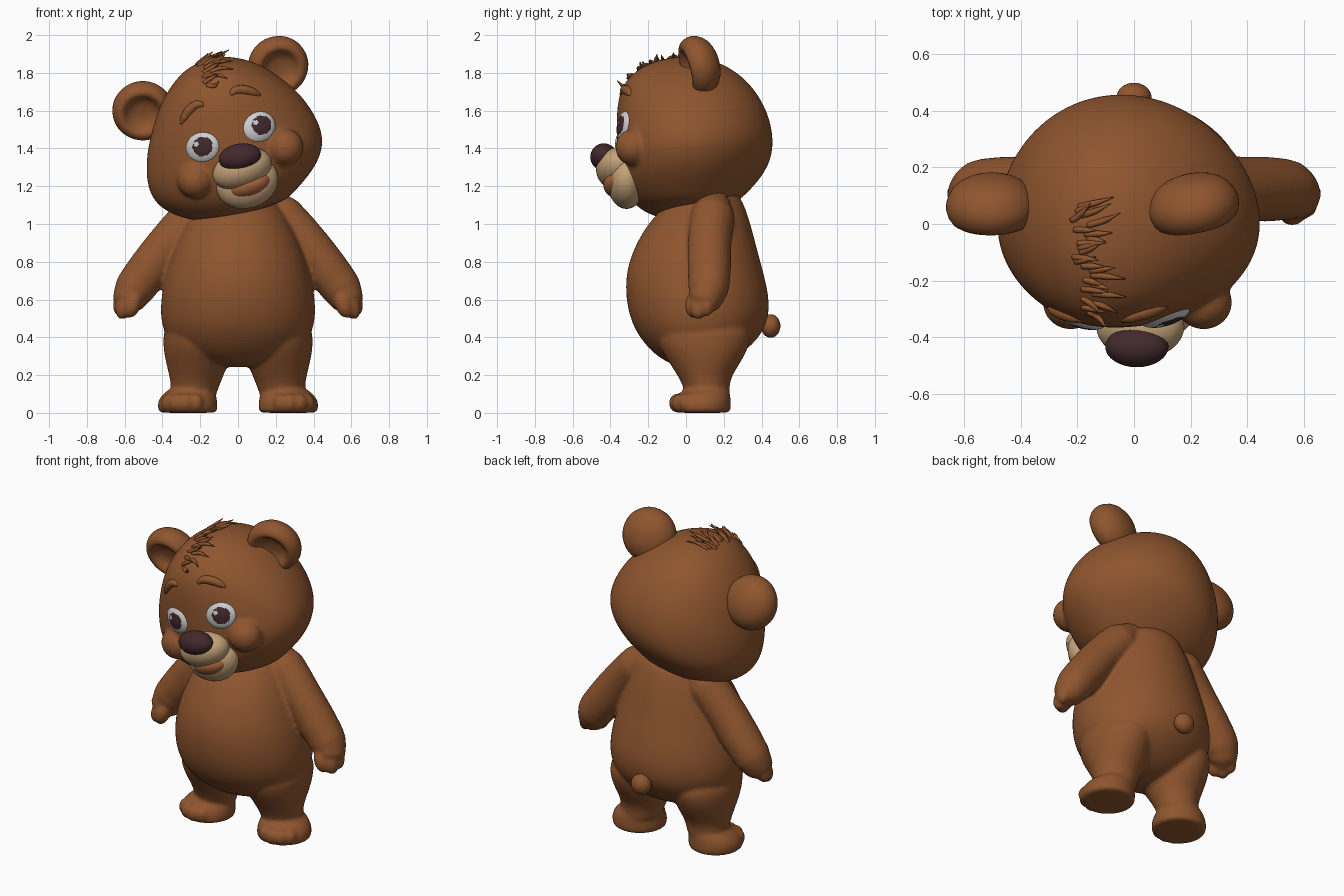
import bpy, bmesh, math, random
from mathutils import Matrix, Vector

random.seed(4)
cube = bpy.data.objects.get("Cube")
if cube:
    bpy.data.objects.remove(cube)


def material(name, rgb):
    m = bpy.data.materials.new(name)
    m.use_nodes = True
    m.diffuse_color = (*rgb, 1)
    m.node_tree.nodes["Principled BSDF"].inputs["Base Color"].default_value = (*rgb, 1)
    return m


FUR = material("brown fur", (0.275, 0.092, 0.028))
CREAM = material("cream muzzle", (0.55, 0.36, 0.19))
DARK = material("dark plum", (0.055, 0.022, 0.026))
WHITE = material("eye white", (0.62, 0.62, 0.63))
MOUTH = material("mouth orange", (0.38, 0.13, 0.045))

# The head leans to its right; head parts are built upright, then placed by this
HEAD = Matrix.Translation((-0.053, 0, 1.44)) @ Matrix.Rotation(math.radians(-20), 4, 'Y')
BODY = Matrix.Identity(4)


def finish(name, bm, mats, place, subdivide=0):
    bmesh.ops.recalc_face_normals(bm, faces=bm.faces)
    for f in bm.faces:
        f.smooth = True
    me = bpy.data.meshes.new(name)
    bm.to_mesh(me)
    bm.free()
    ob = bpy.data.objects.new(name, me)
    bpy.context.collection.objects.link(ob)
    for m in mats:
        me.materials.append(m)
    ob.matrix_world = place
    if subdivide:
        ob.modifiers.new("smooth", 'SUBSURF').levels = subdivide
        ob.modifiers["smooth"].render_levels = subdivide
    return ob


def blend(name, parts, place=BODY, rounds=4):
    """Fuse overlapping parts into one soft skin."""
    graph = bpy.context.evaluated_depsgraph_get()
    bm = bmesh.new()
    for ob in parts:
        me = bpy.data.meshes.new_from_object(ob.evaluated_get(graph))
        bm.from_mesh(me)
        bpy.data.meshes.remove(me)
    for ob in parts:
        bpy.data.objects.remove(ob)
    whole = finish(name, bm, [FUR], place)
    fuse = whole.modifiers.new("fuse", 'REMESH')
    fuse.mode, fuse.voxel_size, fuse.use_smooth_shade = 'VOXEL', .012, True
    soften = whole.modifiers.new("soften", 'SMOOTH')
    soften.factor, soften.iterations = .5, rounds
    return whole


def loft(name, rings, widest=None, segs=24):
    """Stacked oval sections: height, centre x, half width, front y, back y.
    The widest line lies midway unless a y is given for it."""
    bm = bmesh.new()
    loops = []
    for z, cx, hw, yf, yb in rings:
        mid = (yf + yb) / 2 if widest is None else widest
        loop = []
        for i in range(segs):
            a = math.tau * i / segs
            depth = yb - mid if math.sin(a) > 0 else mid - yf
            loop.append(bm.verts.new((cx + hw * math.cos(a), mid + depth * math.sin(a), z)))
        loops.append(loop)
    for a, b in zip(loops, loops[1:]):
        for i in range(segs):
            j = (i + 1) % segs
            bm.faces.new((a[i], a[j], b[j], b[i]))
    bm.faces.new(loops[0])
    bm.faces.new(loops[-1])
    return finish(name, bm, [FUR], BODY, 2)


def ball(name, centre, radii, mat=FUR, place=BODY, turn=BODY):
    bm = bmesh.new()
    shape = Matrix.Translation(centre) @ turn @ Matrix.Diagonal((*radii, 1))
    bmesh.ops.create_uvsphere(bm, u_segments=32, v_segments=20, radius=1, matrix=shape)
    return finish(name, bm, [mat], place)


def tubes(name, strands, place=BODY, sides=6):
    """Tapered tubes through points given as x, y, z, radius."""
    cu = bpy.data.curves.new(name, 'CURVE')
    cu.dimensions = '3D'
    cu.bevel_depth = 1
    cu.bevel_resolution = sides
    cu.resolution_u = 6
    cu.use_fill_caps = True
    for pts in strands:
        sp = cu.splines.new('BEZIER')
        sp.bezier_points.add(len(pts) - 1)
        for p, (x, y, z, r) in zip(sp.bezier_points, pts):
            p.co, p.radius = (x, y, z), r
            p.handle_left_type = p.handle_right_type = 'AUTO'
    tmp = bpy.data.objects.new(name + "_path", cu)
    bpy.context.collection.objects.link(tmp)
    me = bpy.data.meshes.new_from_object(tmp.evaluated_get(bpy.context.evaluated_depsgraph_get()))
    bpy.data.objects.remove(tmp)
    bm = bmesh.new()
    bm.from_mesh(me)
    bpy.data.meshes.remove(me)
    bmesh.ops.remove_doubles(bm, verts=bm.verts, dist=.0001)
    return finish(name, bm, [FUR], place)


# Torso
torso = [(.24, .12, -.03, .15), (.28, .25, -.13, .25), (.35, .35, -.21, .345),
         (.45, .41, -.283, .43), (.58, .416, -.32, .45), (.72, .392, -.325, .42),
         (.85, .35, -.29, .383), (.98, .295, -.22, .35), (1.08, .235, -.135, .318),
         (1.19, .16, 0, .27)]
skin_parts = [loft("torso", [(z, 0, w, f, b) for z, w, f, b in torso])]

# Limbs, left then right
for s in (1, -1):
    leg = [(.5, .21, .175, -.15, .34), (.38, .22, .182, -.16, .35), (.28, .215, .172, -.1, .3),
           (.19, .22, .142, -.04, .238), (.13, .23, .125, -.01, .23), (.05, .24, .115, 0, .234)]
    foot = [(0, .265, .14, -.05, .22), (.004, .265, .157, -.072, .238), (.05, .268, .162, -.076, .24),
            (.09, .262, .148, -.055, .236), (.12, .25, .125, -.015, .232), (.15, .235, .08, .03, .2)]
    arm = [(.13, .15, 1.13, .075), (.23, .14, 1.04, .118), (.36, .125, .9, .115),
           (.47, .123, .76, .115), (.545, .118, .66, .108), (.582, .095, .585, .085), (.598, .07, .53, .03)]
    skin_parts += [loft("leg", [(z, s * x, w, f, b) for z, x, w, f, b in leg]),
                   loft("foot", [(z, s * x, w, f, b) for z, x, w, f, b in foot]),
                   tubes("arm", [[(s * x, y, z, r) for x, y, z, r in arm]], sides=8)]
    for i in range(4):
        a = math.radians(-24 + 27 * i)
        skin_parts.append(ball("toe", (s * (.27 + .112 * math.sin(a)), .063 - .112 * math.cos(a), .052),
                               (.042, .042, .05)))
    lean = Matrix.Rotation(s * math.radians(-20), 4, 'Y')
    for x, y, z in [(.56, .04, .57), (.6, .065, .562), (.613, .11, .58)]:
        skin_parts.append(ball("finger", (s * x, y, z), (.045, .045, .07), turn=lean))
bpy.context.view_layer.update()
blend("body", skin_parts)
ball("tail", (0, .448, .46), (.062, .052, .062))

# Head with cheeks
skull = [(-.402, .08, .1, -.1, .1), (-.376, 0, .235, -.225, .19), (-.3, 0, .38, -.31, .285),
         (-.2, 0, .475, -.352, .388), (-.08, 0, .495, -.368, .472), (.08, .012, .448, -.372, .46),
         (.2, .02, .376, -.368, .41), (.3, .022, .3, -.34, .342), (.385, .025, .203, -.258, .242),
         (.445, .02, .08, -.11, .1)]
FACE = .02  # sideways offset of the face
head_parts = [loft("skull", skull, 0)]
for s in (1, -1):
    head_parts.append(ball("cheek", (FACE + s * .25, -.278, -.135), (.1, .095, .097)))
bpy.context.view_layer.update()
head = blend("head", head_parts, HEAD, 3)
bpy.context.view_layer.update()


def front(x, z):
    hit, at, _, _ = head.ray_cast(Vector((x, -2, z)), Vector((0, 1, 0)))
    return at.y if hit else -.3


def crown(x, y):
    hit, at, _, _ = head.ray_cast(Vector((x, y, 2)), Vector((0, 0, -1)))
    return at.z if hit else .3


# Muzzle, mouth and nose
ball("upper_muzzle", (FACE, -.362, -.165), (.162, .115, .105), CREAM, HEAD)
ball("lower_jaw", (FACE, -.315, -.242), (.168, .1, .135), CREAM, HEAD)
ball("mouth", (FACE + .008, -.348, -.257), (.122, .09, .068), MOUTH, HEAD)
ball("nose", (FACE + .01, -.435, -.102), (.113, .072, .071), DARK, HEAD,
     Matrix.Rotation(math.radians(10), 4, 'Y'))

# Ears: a lathed bowl with a thick rim, hollow in front and domed behind
ear_profile = [(0, -.005), (.05, -.008), (.085, -.025), (.105, -.062), (.145, -.052),
               (.168, 0), (.16, .045), (.125, .095), (.06, .12), (0, .125)]
for s, side in ((1, "left"), (-1, "right")):
    bm = bmesh.new()
    pts = [bm.verts.new((r, y, 0)) for r, y in ear_profile]
    edges = [bm.edges.new(p) for p in zip(pts, pts[1:])]
    bmesh.ops.spin(bm, geom=pts + edges, cent=(0, 0, 0), axis=(0, 1, 0), angle=math.tau, steps=24)
    bmesh.ops.remove_doubles(bm, verts=bm.verts, dist=.0005)
    pose = (Matrix.Translation((.008 + s * .378, .052, .29 - s * .011))
            @ Matrix.Rotation(s * math.radians(6), 4, 'Z') @ Matrix.Rotation(math.radians(18), 4, 'X'))
    finish(side + "_ear", bm, [FUR], HEAD @ pose, 1)

    # Eye: dark iris chosen by direction, with one pale glint
    x, z = FACE + s * .156, .014
    bm = bmesh.new()
    bmesh.ops.create_uvsphere(bm, u_segments=48, v_segments=40, radius=1,
                              matrix=Matrix.Rotation(math.pi / 2, 4, 'X'))
    for f in bm.faces:
        c = f.calc_center_median()
        if c.y < 0 and math.hypot(c.x - .1, c.z - .04) < .58:
            f.material_index = 1
        if c.y < 0 and math.hypot(c.x + .18, c.z - .3) < .15:
            f.material_index = 0
    bmesh.ops.transform(bm, matrix=Matrix.Translation((x, front(x, z) + .022, z))
                        @ Matrix.Rotation(s * .3, 4, 'Z') @ Matrix.Diagonal((.095, .043, .087, 1)),
                        verts=bm.verts)
    finish(side + "_eye", bm, [WHITE, DARK], HEAD)

    # Eyebrow
    brow = [(.085, .225, .012), (.12, .236, .023), (.165, .222, .026), (.205, .194, .022), (.232, .168, .008)]
    tubes(side + "_eyebrow", [[(FACE + s * (u - .01), front(FACE + s * (u - .01), v) + .006, v, r)
                               for u, v, r in brow]], HEAD)

# Tuft of hair swept across the crown
strands = []
for i in range(24):
    y = -.31 + .37 * i / 23
    x = random.uniform(-.02, .05)
    reach = random.uniform(.06, .13)
    dy = (y + .12) * .25 + random.uniform(-.03, .03)
    lift = random.uniform(.01, .045)
    strands.append([(x, y, crown(x, y) - .005, .012),
                    (x + reach * .5, y + dy * .4, crown(x + reach * .5, y + dy * .4) + .01, .011),
                    (x + reach, y + dy, crown(x + reach, y + dy) + lift, .002)])
tubes("hair_tuft", strands, HEAD, sides=2)
